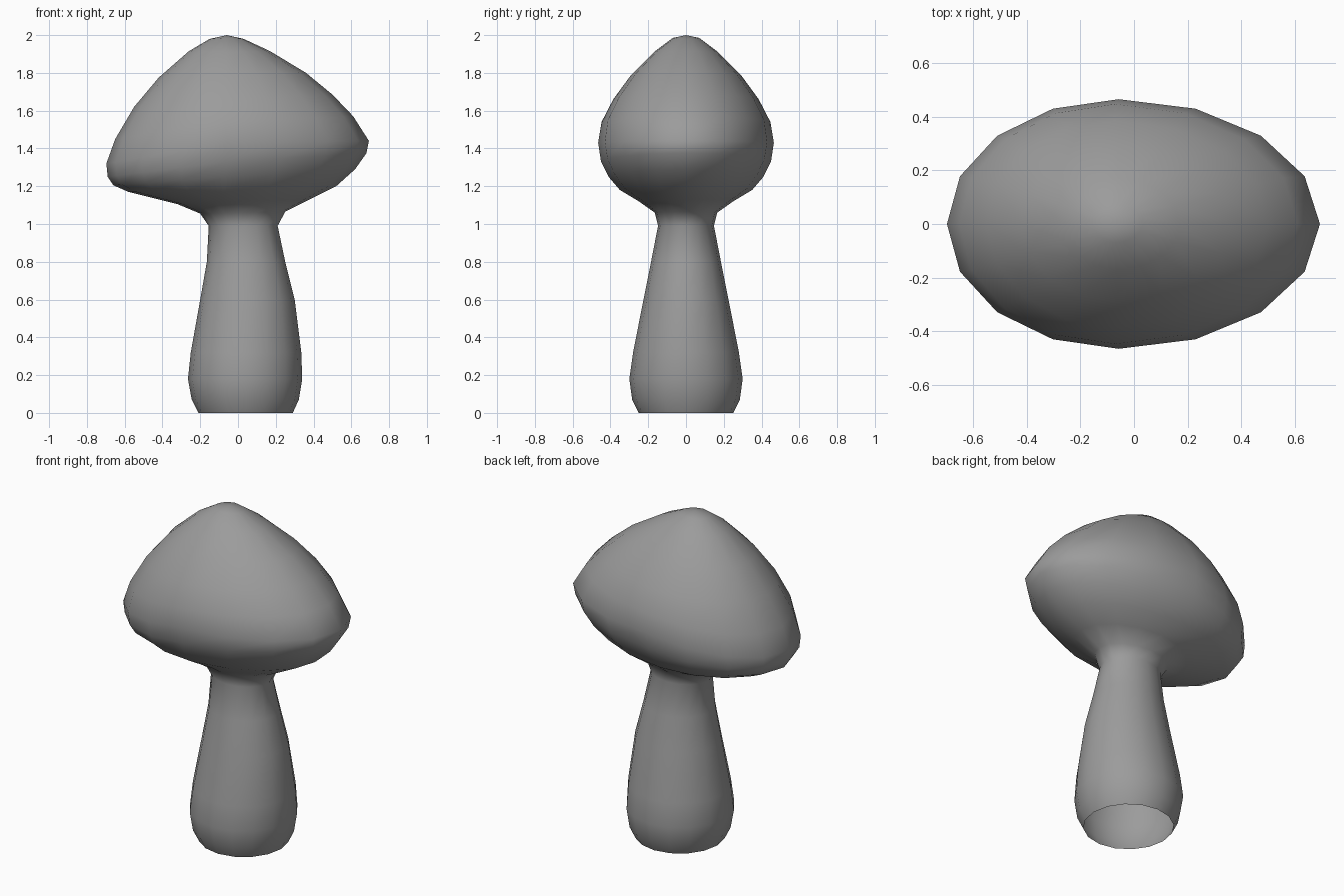
import bpy
import bmesh
from math import cos, sin, pi

SIDES = 16

default_cube = bpy.data.objects.get("Cube")
if default_cube:
    bpy.data.objects.remove(default_cube, do_unlink=True)

# One plain grey for the whole mushroom
grey = bpy.data.materials.new("plain_grey")
grey.use_nodes = True
colour = (0.33, 0.33, 0.33, 1)
grey.diffuse_color = colour
shader = next(n for n in grey.node_tree.nodes if n.type == "BSDF_PRINCIPLED")
shader.inputs["Base Color"].default_value = colour

# Stem rings: height, left edge, right edge, half depth
STEM = [
    (0, -.21, .29, .25),
    (.07, -.245, .322, .285),
    (.18, -.265, .34, .3),
    (.32, -.25, .335, .28),
    (.6, -.2, .3, .225),
    (.8, -.165, .25, .185),
    (.99, -.155, .21, .148),
]

# Tilted cap rings: left edge x and z, right edge x and z, middle z, half depth
CAP = [
    (-.2, 1.055, .25, 1.065, 1.06, .165),
    (-.32, 1.105, .38, 1.13, 1.12, .25),
    (-.58, 1.17, .52, 1.2, 1.18, .35),
    (-.66, 1.205, .62, 1.29, 1.25, .41),
    (-.69, 1.25, .68, 1.375, 1.33, .45),
    (-.697, 1.32, .693, 1.44, 1.43, .465),
    (-.65, 1.45, .61, 1.57, 1.54, .447),
    (-.55, 1.62, .5, 1.685, 1.66, .385),
    (-.42, 1.775, .36, 1.8, 1.79, .29),
    (-.26, 1.915, .17, 1.915, 1.91, .17),
    (-.15, 1.98, .03, 1.98, 1.985, .07),
]


def add_ring(bm, left, left_z, right, right_z, middle_z, depth, lean):
    """Lopsided oval whose height swings from its left edge to its right edge."""
    centre = (left + right) / 2 - lean * (right - left)
    ring = []
    for i in range(SIDES):
        angle = 2 * pi * i / SIDES
        c, s = cos(angle), sin(angle)
        reach, edge_z = (right - centre, right_z) if c > 0 else (centre - left, left_z)
        z = middle_z + (edge_z - middle_z) * abs(c)
        ring.append(bm.verts.new((centre + reach * c, depth * s, z)))
    return ring


def bridge(bm, lower, upper):
    """Join two rings with a band of quads."""
    for i in range(SIDES):
        j = (i + 1) % SIDES
        bm.faces.new((lower[i], lower[j], upper[j], upper[i]))


# Stem and cap share one continuous skin, open underneath
bm = bmesh.new()
rings = [add_ring(bm, left, z, right, z, z, depth, 0)
         for z, left, right, depth in STEM]
rings += [add_ring(bm, *row, .04) for row in CAP]
for lower, upper in zip(rings, rings[1:]):
    bridge(bm, lower, upper)

# Rounded crown closing the cap
tip = bm.verts.new((-.06, 0, 2))
crown = rings[-1]
for i in range(SIDES):
    bm.faces.new((crown[i], crown[(i + 1) % SIDES], tip))
for face in bm.faces:
    face.smooth = True

mesh = bpy.data.meshes.new("mushroom")
bm.to_mesh(mesh)
bm.free()
mesh.materials.append(grey)
mushroom = bpy.data.objects.new("mushroom", mesh)
bpy.context.collection.objects.link(mushroom)
